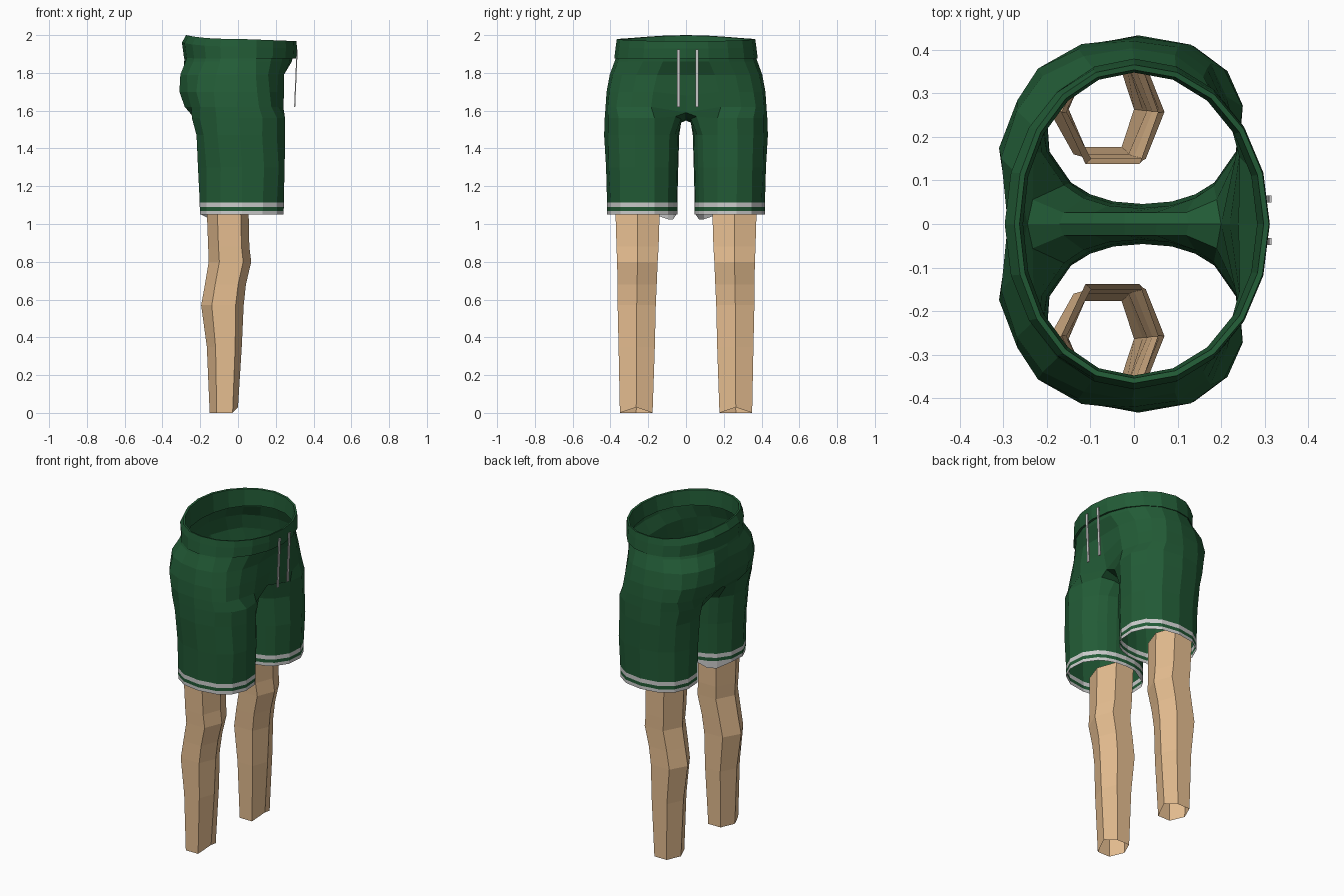
import bpy, bmesh, random
from math import sin, cos, radians
from mathutils import Vector

if "Cube" in bpy.data.objects:
    bpy.data.objects.remove(bpy.data.objects["Cube"])

random.seed(4)

def mat(name, c):
    m = bpy.data.materials.new(name)
    m.diffuse_color = (*c, 1)
    m.use_nodes = True
    m.node_tree.nodes["Principled BSDF"].inputs["Base Color"].default_value = m.diffuse_color
    return m

GREEN = mat("green_cloth", (0.016, 0.105, 0.037))
WHITE = mat("white_trim", (0.8, 0.8, 0.8))
SKIN = mat("skin", (0.8, 0.52, 0.285))

def super_pt(deg, cx, cy, xf, xb, ry, p):
    """Point on a superellipse with separate front and back radii."""
    c, s = cos(radians(deg)), sin(radians(deg))
    e = 2 / p
    x = abs(c) ** e * (xf if c > 0 else -xb)
    y = abs(s) ** e * (ry if s > 0 else -ry)
    return Vector((cx + x, cy + y, 0))

def finish(name, bm, mats, mirror=False):
    bmesh.ops.recalc_face_normals(bm, faces=bm.faces)
    me = bpy.data.meshes.new(name)
    bm.to_mesh(me)
    bm.free()
    for m in mats:
        me.materials.append(m)
    ob = bpy.data.objects.new(name, me)
    bpy.context.collection.objects.link(ob)
    if mirror:
        md = ob.modifiers.new("mirror", 'MIRROR')
        md.use_axis = (False, True, False)
        md.merge_threshold = 0.001
    return ob

def bridge(bm, a, b, closed, mi=0):
    n = len(a)
    for i in range(n if closed else n - 1):
        k = (i + 1) % n
        bm.faces.new((a[i], a[k], b[k], b[i])).material_index = mi

# Shorts: half body rows around the hips, joined by a crotch seam to a leg tube
N, M = 10, 6
bm = bmesh.new()

def jitter(v, amt):
    if v.y > 0.01:
        v.x += random.uniform(-amt, amt)
        v.y = max(0.012, v.y + random.uniform(-amt, amt) * 0.5)
    return v

# z, front x, back x, half width, squareness, wrinkle, centre front x, centre back x, centre z
hips = [(1.91, 0.295, 0.275, 0.36, 2.1, 0, 0.295, -0.275, 1.91),
        (1.86, 0.285, 0.292, 0.378, 2.1, 0.003, 0.285, -0.285, 1.86),
        (1.79, 0.248, 0.318, 0.405, 2.4, 0.006, 0.24, -0.29, 1.79),
        (1.70, 0.246, 0.318, 0.42, 2.7, 0.007, 0.22, -0.285, 1.68),
        (1.62, 0.252, 0.29, 0.427, 2.8, 0.005, 0.2, -0.245, 1.59)]
rows = []
for z, xf, xb, ry, p, amt, cf, cb, cz in hips:
    row = []
    for j in range(N + 1):
        v = jitter(super_pt(180 * j / N, 0, 0, xf, xb, ry, p), amt)
        v.z = z
        if j in (0, N):
            v = Vector((cb if j else cf, 0, cz))
        row.append(bm.verts.new(v))
    rows.append(row)
for a, b in zip(rows, rows[1:]):
    bridge(bm, a, b, False)

# crotch seam runs from back centre to front centre along y = 0
front, back = rows[-1][0].co, rows[-1][N].co
seam = []
for k in range(1, M):
    t = k / M
    v = back.lerp(front, t)
    v.z = 1.548 + 0.042 * abs(2 * t - 1) ** 1.8
    seam.append(bm.verts.new(v))
prev = rows[-1] + seam

# z, centre x, radius x, centre y, radius y, wrinkle, material of band above
legs = [(1.56, 0.005, 0.248, 0.234, 0.198, 0.004, 0),
        (1.47, 0.012, 0.238, 0.234, 0.198, 0.004, 0), (1.3, 0.02, 0.231, 0.233, 0.192, 0.004, 0),
        (1.115, 0.02, 0.225, 0.232, 0.186, 0, 0), (1.09, 0.02, 0.225, 0.232, 0.186, 0, 1),
        (1.07, 0.02, 0.224, 0.232, 0.186, 0, 0), (1.05, 0.02, 0.224, 0.232, 0.186, 0, 1)]
angles = [-45 + 270 * j / N for j in range(N + 1)] + [225 + 90 * k / M for k in range(1, M)]
for r, (z, cx, rx, cy, ry, amt, mi) in enumerate(legs):
    ring = []
    for i, a in enumerate(angles):
        v = super_pt(a, cx, cy, rx, rx, ry, 2.25)
        v.z = z - (0.025 if 200 < a < 255 and z < 1.06 else 0)
        v = jitter(v, amt if i <= N else 0)
        if r == 0 and (i == 0 or i >= N):     # rounded top of the gap between the legs
            s = prev[i].co
            edge = 0.03 if i in (0, N) else 0
            v = Vector((s.x * 0.95, 0.026 + edge, s.z - 0.012 - edge * 0.3))
        ring.append(bm.verts.new(v))
    bridge(bm, prev, ring, True, mi)
    prev = ring
finish("shorts", bm, [GREEN, WHITE], True)

# Waistband: folded ring, higher at the back
bm = bmesh.new()
S = 20
# z, front x, back x, half width
band = [(1.88, 0.288, 0.27, 0.36), (1.875, 0.308, 0.285, 0.38), (1.94, 0.312, 0.297, 0.372),
        (1.98, 0.31, 0.275, 0.366), (1.978, 0.298, 0.263, 0.354), (1.88, 0.283, 0.255, 0.348)]
prev = None
for z, xf, xb, ry in band:
    ring = []
    for i in range(S):
        a = 360 * i / S
        v = super_pt(a, 0, 0, xf, xb, ry, 2.05)
        c = cos(radians(a))
        v.z = z + (0.02 * max(0, -c) ** 3 - 0.012 * max(0, c) if z > 1.9 else 0)
        ring.append(bm.verts.new(v))
    if prev:
        bridge(bm, prev, ring, True)
    prev = ring
finish("waistband", bm, [GREEN])

# Drawstrings: thin strips hanging from the waistband
for name, y in (("drawstring_left", 0.057), ("drawstring_right", -0.04)):
    bm = bmesh.new()
    bmesh.ops.create_cube(bm, size=1)
    for v in bm.verts:
        top = v.co.z > 0
        v.co = Vector(((0.313 if top else 0.3) + v.co.x * 0.006, y + v.co.y * 0.016,
                       1.925 if top else 1.62))
    finish(name, bm, [WHITE])

# Legs: open six-sided tubes with knee and calf
# z, back x, front x, inner y, outer y
shape = [(0, -0.15, 0.0, 0.177, 0.35), (0.35, -0.165, 0.02, 0.165, 0.357),
         (0.57, -0.195, 0.03, 0.16, 0.362), (0.68, -0.175, 0.042, 0.155, 0.362),
         (0.8, -0.155, 0.07, 0.15, 0.365), (0.88, -0.158, 0.06, 0.145, 0.368),
         (1.12, -0.167, 0.055, 0.138, 0.375)]
hexagon = [(1, 0), (0.62, 1), (-0.5, 1), (-1, 0), (-0.5, -1), (0.62, -1)]
bm = bmesh.new()
prev = None
for z, xb, xf, yi, yo in shape:
    ring = []
    for i, (hx, hy) in enumerate(hexagon):
        lift = 0.03 if z == 0 and i == 0 else 0
        ring.append(bm.verts.new(((xb + xf) / 2 + hx * (xf - xb) / 2,
                                  (yi + yo) / 2 + hy * (yo - yi) / 2, z + lift)))
    if prev:
        bridge(bm, prev, ring, True)
    prev = ring
finish("legs", bm, [SKIN], True)
